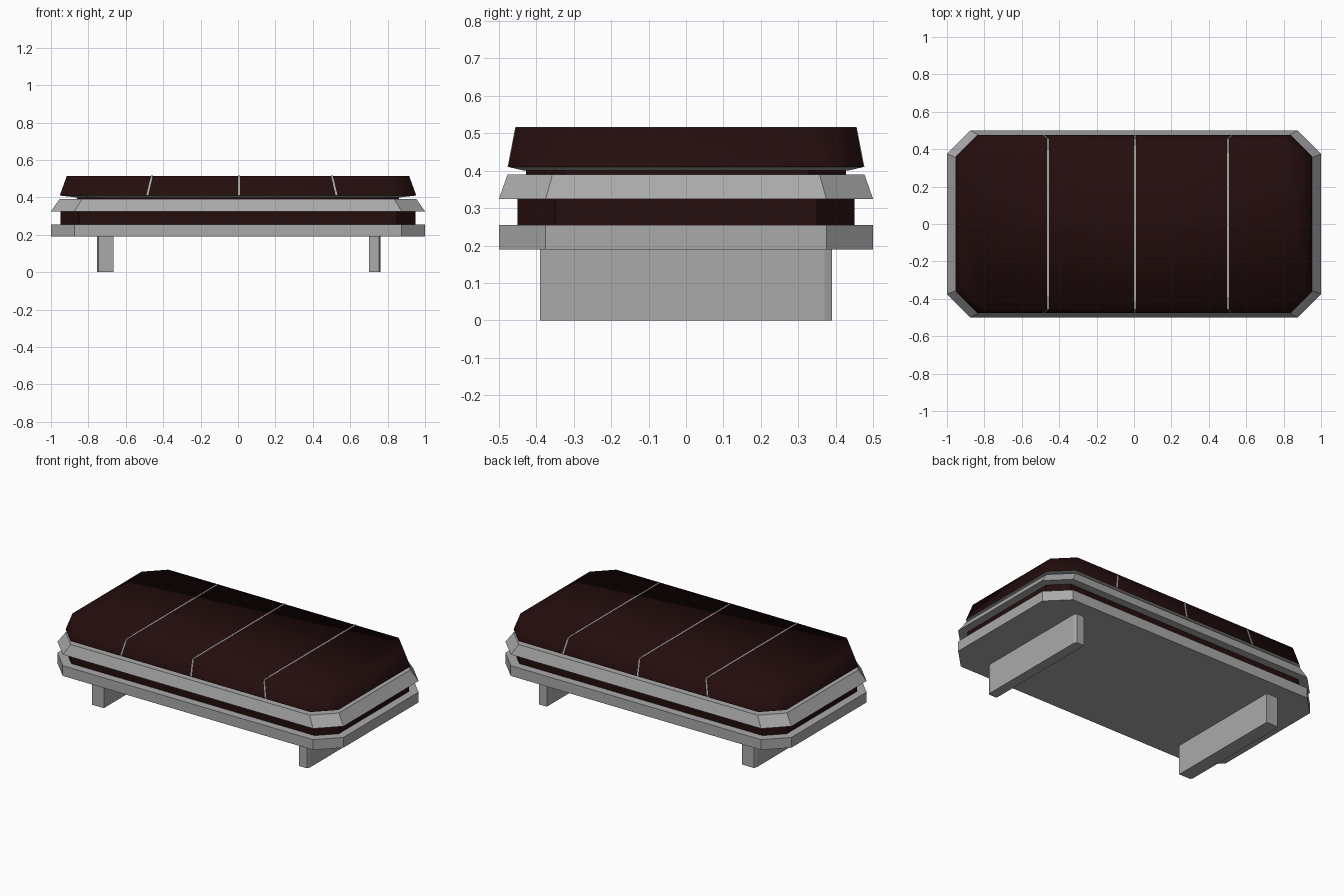
import bpy
import bmesh
import math

cube = bpy.data.objects.get("Cube")
if cube:
    bpy.data.objects.remove(cube, do_unlink=True)


def make_material(name, colour):
    mat = bpy.data.materials.new(name)
    mat.use_nodes = True
    mat.diffuse_color = colour
    mat.node_tree.nodes["Principled BSDF"].inputs["Base Color"].default_value = colour
    return mat


GREY = make_material("warm grey", (0.40, 0.40, 0.40, 1))
DARK = make_material("dark maroon", (0.018, 0.004, 0.004, 1))


def add_object(name, bm, mat):
    bmesh.ops.recalc_face_normals(bm, faces=bm.faces)
    mesh = bpy.data.meshes.new(name)
    bm.to_mesh(mesh)
    bm.free()
    mesh.materials.append(mat)
    obj = bpy.data.objects.new(name, mesh)
    bpy.context.collection.objects.link(obj)
    return obj


def octagon(hx, hy, c):
    """Rectangle outline with its corners cut by c."""
    quarter = [(hx, hy - c), (hx - c, hy)]
    half = quarter + [(-x, y) for x, y in reversed(quarter)]
    return half + [(-x, -y) for x, y in half]


def loft(name, mat, layers):
    """Closed solid through stacked (z, outline) layers."""
    bm = bmesh.new()
    rings = [[bm.verts.new((x, y, z)) for x, y in pts] for z, pts in layers]
    for low, high in zip(rings, rings[1:]):
        n = len(low)
        for i in range(n):
            j = (i + 1) % n
            bm.faces.new((low[i], low[j], high[j], high[i]))
    bm.faces.new(rings[0])
    bm.faces.new(rings[-1])
    return add_object(name, bm, mat)


def slab(name, mat, z0, size0, z1, size1):
    return loft(name, mat, [(z0, octagon(*size0)), (z1, octagon(*size1))])


# Stacked frame
slab("base_slab", GREY, 0.19, (1, 0.5, 0.125), 0.255, (1, 0.5, 0.125))
slab("lower_core", DARK, 0.255, (0.95, 0.45, 0.1), 0.325, (0.95, 0.45, 0.1))
slab("collar", GREY, 0.325, (1, 0.5, 0.125), 0.39, (0.955, 0.477, 0.12))
slab("upper_core", DARK, 0.39, (0.86, 0.428, 0.1), 0.402, (0.86, 0.428, 0.1))
slab("cushion_tray", GREY, 0.4, (0.87, 0.432, 0.1), 0.41, (0.953, 0.475, 0.115))

# Padded top with softened shading
cushion = slab("cushion", DARK, 0.41, (0.953, 0.475, 0.115), 0.515, (0.915, 0.455, 0.11))
for edge_face in cushion.data.polygons:
    edge_face.use_smooth = True
bpy.ops.object.select_all(action="DESELECT")
cushion.select_set(True)
bpy.context.view_layer.objects.active = cushion
bpy.ops.object.shade_smooth_by_angle(angle=math.radians(85))

# Seam strips folded over the cushion
for name, top_x, low_x in (("right_seam", -0.46, -0.485),
                           ("middle_seam", 0.005, 0.005),
                           ("left_seam", 0.502, 0.527)):
    bm = bmesh.new()
    path = [(low_x, -0.475, 0.41), (top_x, -0.455, 0.515),
            (top_x, 0.455, 0.515), (low_x, 0.475, 0.41)]
    rows = [[bm.verts.new((x + s * 0.005, y, z)) for s in (-1, 1)] for x, y, z in path]
    for a, b in zip(rows, rows[1:]):
        bm.faces.new((a[0], a[1], b[1], b[0]))
    seam = add_object(name, bm, GREY)
    thick = seam.modifiers.new("thickness", "SOLIDIFY")
    thick.thickness = 0.004
    thick.offset = 0

# Plank legs with slightly cut outer corners
for name, inner, outer in (("right_leg", -0.665, -0.755), ("left_leg", 0.7, 0.763)):
    cut = math.copysign(0.008, outer)
    plan = [(inner, -0.39), (outer - cut, -0.39), (outer, -0.37),
            (outer, 0.37), (outer - cut, 0.39), (inner, 0.39)]
    loft(name, GREY, [(0, plan), (0.19, plan)])
